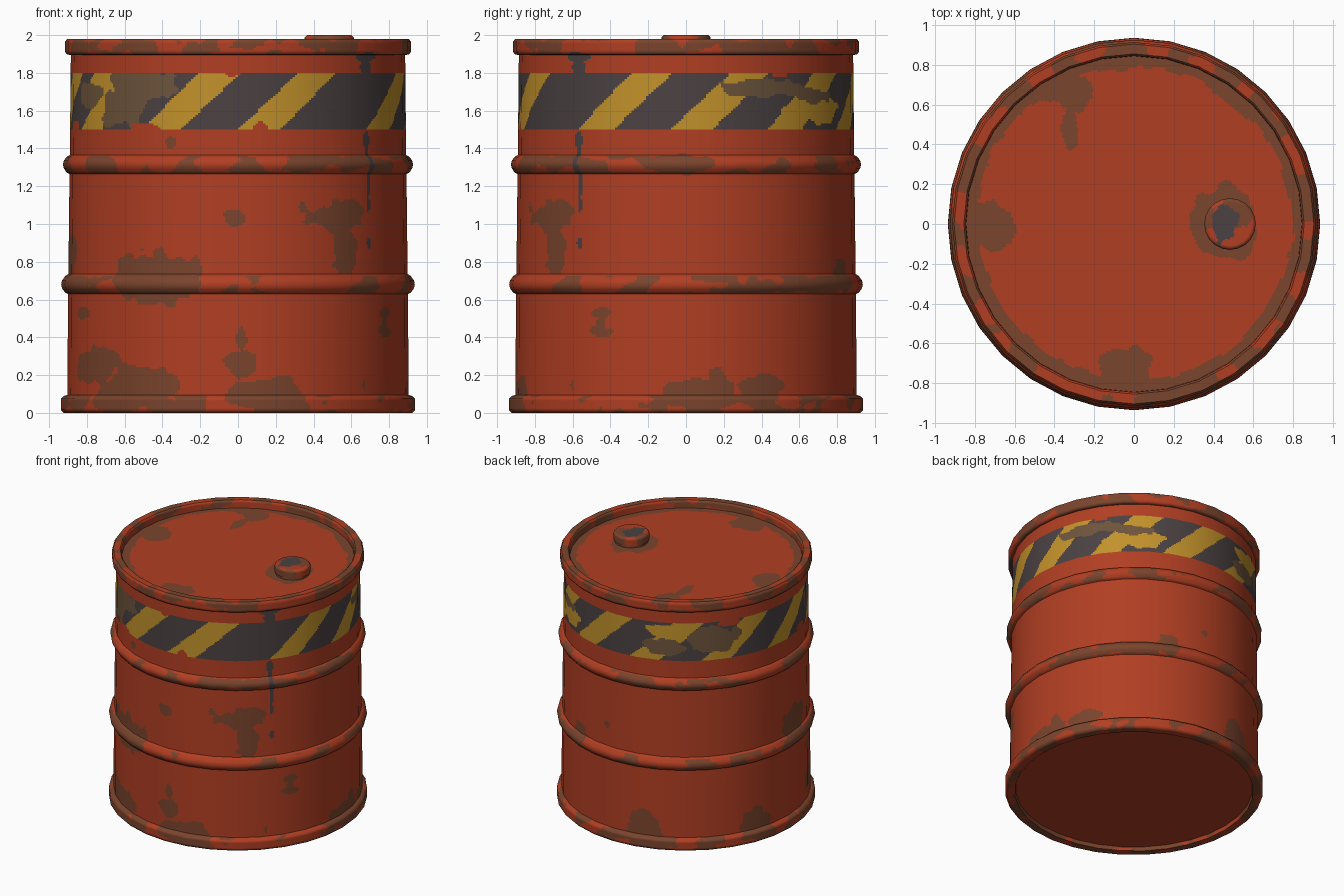
import bpy, math
from mathutils import Vector, noise

if "Cube" in bpy.data.objects:
    bpy.data.objects.remove(bpy.data.objects["Cube"])

# ---- colours ----
COLOURS = [
    ("red_paint", (0.44, 0.049, 0.0165)),
    ("brown_rust", (0.195, 0.058, 0.026)),
    ("warning_yellow", (0.54, 0.285, 0.024)),
    ("charcoal_stripe", (0.070, 0.053, 0.055)),
    ("worn_stripe", (0.155, 0.090, 0.045)),
]
RED, RUST, YELLOW, CHARCOAL, WORN = range(5)
MATS = []
for label, rgb in COLOURS:
    m = bpy.data.materials.new(label)
    m.diffuse_color = (*rgb, 1)
    m.use_nodes = True
    m.node_tree.nodes["Principled BSDF"].inputs["Base Color"].default_value = m.diffuse_color
    MATS.append(m)


def resample(profile, step):
    """Split each profile segment into short pieces."""
    pts = [Vector(profile[0])]
    for a, b in zip(profile, profile[1:]):
        a, b = Vector(a), Vector(b)
        n = max(1, math.ceil((b - a).length / step))
        pts += [a.lerp(b, i / n) for i in range(1, n + 1)]
    return pts


def revolve(name, profile, rule, step=0.0115, sides=32, sub=13, centre=(0, 0)):
    """Spin an (r, z) profile into a many-sided solid; rule(p) gives a colour."""
    pts = resample(profile, step)
    cols = sides * sub
    seg = 2 * math.pi / sides
    # points stay on the flat sides, so the outline keeps its corners
    circle = []
    for j in range(cols):
        k, t = j // sub, (j % sub) / sub
        a = Vector((math.cos(k * seg), math.sin(k * seg)))
        b = Vector((math.cos(k * seg + seg), math.sin(k * seg + seg)))
        circle.append(a.lerp(b, t))
    radial = [c.normalized() for c in circle]

    # profile normals, smoothed across gentle bends only
    seg_n = []
    for a, b in zip(pts, pts[1:]):
        d = (b - a).normalized()
        seg_n.append(Vector((d.y, -d.x)))

    def blend(i, other):
        if 0 <= other < len(seg_n) and seg_n[i].dot(seg_n[other]) > 0.68:
            return (seg_n[i] + seg_n[other]).normalized()
        return seg_n[i]

    verts, rings = [], []
    for p in pts:
        if p.x < 1e-6:
            rings.append([len(verts)] * cols)
            verts.append((*centre, p.y))
        else:
            rings.append(range(len(verts), len(verts) + cols))
            verts += [(centre[0] + c.x * p.x, centre[1] + c.y * p.x, p.y)
                      for c in circle]

    faces, normals, colours = [], [], []
    for i in range(len(pts) - 1):
        lo, hi = blend(i, i - 1), blend(i, i + 1)
        for j in range(cols):
            k = (j + 1) % cols
            corners = {}
            for ring, col, n in ((i, j, lo), (i, k, lo), (i + 1, k, hi), (i + 1, j, hi)):
                d = radial[col]
                corners.setdefault(rings[ring][col], (d.x * n.x, d.y * n.x, n.y))
            face = tuple(corners)
            faces.append(face)
            normals += corners.values()
            mid = sum((Vector(verts[v]) for v in face), Vector()) / len(face)
            colours.append(rule(mid))
    me = bpy.data.meshes.new(name)
    me.from_pydata(verts, [], faces, shade_flat=False)
    for m in MATS:
        me.materials.append(m)
    me.polygons.foreach_set("material_index", colours)
    me.normals_split_custom_set(normals)
    ob = bpy.data.objects.new(name, me)
    bpy.context.collection.objects.link(ob)
    return ob


def wobble(p, f=7):
    return 0.4 * noise.noise(p * f) + 0.35 * noise.noise(p * f * 2.3)


def in_blob(blobs, phi, z, edge):
    """True inside any ragged ellipse (angle, height, half width, half height)."""
    for a, h, w, t in blobs:
        if abs(z - h) > t * 1.6:
            continue
        s = math.radians((phi - a + 180) % 360 - 180) * 0.9
        if math.hypot(s / w, (z - h) / t) < 1 + edge:
            return True
    return False


# angle runs from the front (0) to the right (90), back and left
RUST_SPOTS = [
    (-30, 0.71, 0.28, 0.13), (-56, 0.25, 0.19, 0.11), (-38, 0.13, 0.25, 0.13),
    (1, 0.26, 0.09, 0.08), (1, 0.39, 0.03, 0.06), (10, 0.10, 0.22, 0.08),
    (36, 1.04, 0.20, 0.09), (39, 0.87, 0.08, 0.14), (-1, 1.03, 0.06, 0.05),
    (-66, 0.53, 0.08, 0.04), (60, 0.53, 0.065, 0.025), (60, 0.43, 0.065, 0.025),
    (60, 0.48, 0.025, 0.06), (96, 0.11, 0.18, 0.08), (101, 0.19, 0.06, 0.06),
    (115, 0.13, 0.12, 0.07), (155, 0.73, 0.11, 0.09), (88, 1.32, 0.18, 0.05),
    (196, 0.15, 0.13, 0.13), (250, 0.13, 0.13, 0.13), (277, 0.80, 0.17, 0.13),
    (175, 0.90, 0.03, 0.03), (-24, 1.43, 0.03, 0.03), (48, 0.15, 0.015, 0.03),
]
# a wide stain, then a teardrop, a thin run and a last drop
DRIPS = [
    (50, 1.885, 0.09, 0.025), (50, 1.83, 0.045, 0.06), (50, 1.44, 0.026, 0.05),
    (50, 1.35, 0.013, 0.09), (51, 1.23, 0.013, 0.10), (51, 1.10, 0.015, 0.04),
    (51, 0.90, 0.020, 0.026),
]
WORN_SPOTS = [
    (-36, 1.73, 0.20, 0.09), (-44, 1.63, 0.19, 0.10), (-62, 1.68, 0.14, 0.06),
    (118, 1.72, 0.23, 0.05), (140, 1.68, 0.13, 0.04), (205, 1.61, 0.20, 0.07),
    (228, 1.66, 0.22, 0.09),
]
# flaked stripe paint showing yellow or red
YELLOW_SPOTS = [(141, 1.61, 0.22, 0.07), (205, 1.73, 0.16, 0.05), (-56, 1.75, 0.10, 0.06)]
CHIPS = [
    (8, 1.51, 0.03, 0.03), (-2, 1.80, 0.03, 0.015), (-34, 1.51, 0.08, 0.025),
    (-75, 1.52, 0.07, 0.025), (124, 1.79, 0.05, 0.02), (236, 1.78, 0.08, 0.025),
]


def shell_rule(p):
    phi, z = math.degrees(math.atan2(p.x, -p.y)), p.z
    edge = wobble(p)
    if 1.5 < z < 1.8:
        # slanted warning stripes
        if in_blob(CHIPS, phi, z, edge):
            return RED
        if in_blob(WORN_SPOTS, phi, z, edge):
            return WORN
        if in_blob(YELLOW_SPOTS, phi, z, edge):
            return YELLOW
        t = (phi - 70 * (z - 1.5) - 50) % 360
        return YELLOW if t < 330 and t % 34.44 < 14.5 else CHARCOAL
    if in_blob(DRIPS, phi, z, edge * 0.3):
        return CHARCOAL
    if in_blob(RUST_SPOTS, phi, z, edge):
        return RUST
    # scuffed paint on the rims and beads
    for h, half, limit in ((0.04, 0.06, 0.02), (0.68, 0.045, 0.05),
                           (1.315, 0.045, 0.07), (1.94, 0.045, 0.03)):
        if abs(z - h) < half:
            q = Vector((p.x * 5.5, p.y * 5.5, z * 8))
            if noise.noise(q) + 0.35 * noise.noise(q * 2.7) > limit:
                return RUST
    return RED


def lid_rule(p):
    edge = wobble(p, 5)
    if p.xy.length > 0.785 - 0.06 * edge:
        return RUST
    for x, y, w, h in ((-0.29, 0.66, 0.09, 0.10), (-0.32, 0.48, 0.04, 0.10),
                       (-0.74, 0, 0.13, 0.12), (-0.04, -0.72, 0.13, 0.12),
                       (0.46, 0, 0.17, 0.19), (-0.46, 0.68, 0.14, 0.06)):
        if math.hypot((p.x - x) / w, (p.y - y) / h) < 1 + 0.8 * edge:
            return RUST
    return RED


CAP = (0.483, 0.0)


def cap_rule(p):
    x, y = p.x - CAP[0], p.y - CAP[1]
    if p.z > 1.997 and math.hypot((x + 0.03) / 0.065, (y - 0.01) / 0.09) < 1 + wobble(p, 12):
        return CHARCOAL
    return RUST if noise.noise(p * 9) > -0.02 or p.z < 1.94 else RED


# wall with base rim, two rolled beads and top rim
SHELL = [
    (0.860, 0.03), (0.865, 0), (0.922, 0), (0.937, 0.015), (0.937, 0.075),
    (0.922, 0.09), (0.903, 0.095), (0.900, 0.630), (0.915, 0.637), (0.932, 0.660),
    (0.936, 0.680), (0.932, 0.700), (0.915, 0.725), (0.898, 0.735), (0.892, 1.265),
    (0.908, 1.273), (0.922, 1.295), (0.927, 1.315), (0.922, 1.335), (0.908, 1.355),
    (0.890, 1.365), (0.889, 1.5), (0.886, 1.8), (0.885, 1.895), (0.905, 1.897),
    (0.915, 1.910), (0.915, 1.965), (0.905, 1.980), (0.856, 1.980), (0.847, 1.970),
    (0.845, 1.920),
]
revolve("drum_shell", SHELL, shell_rule)

# recessed lid and base
revolve("lid", [(0.846, 1.92), (0, 1.92)], lid_rule, step=0.015, sub=10)
revolve("base", [(0, 0.03), (0.861, 0.03)], lambda p: RED, step=1, sub=1)

# filler cap on a short neck
revolve("filler_cap",
        [(0.122, 1.92), (0.122, 1.935), (0.13, 1.938), (0.13, 1.988), (0.118, 2.0), (0, 2.0)],
        cap_rule, step=0.01, sides=20, sub=3, centre=CAP)
